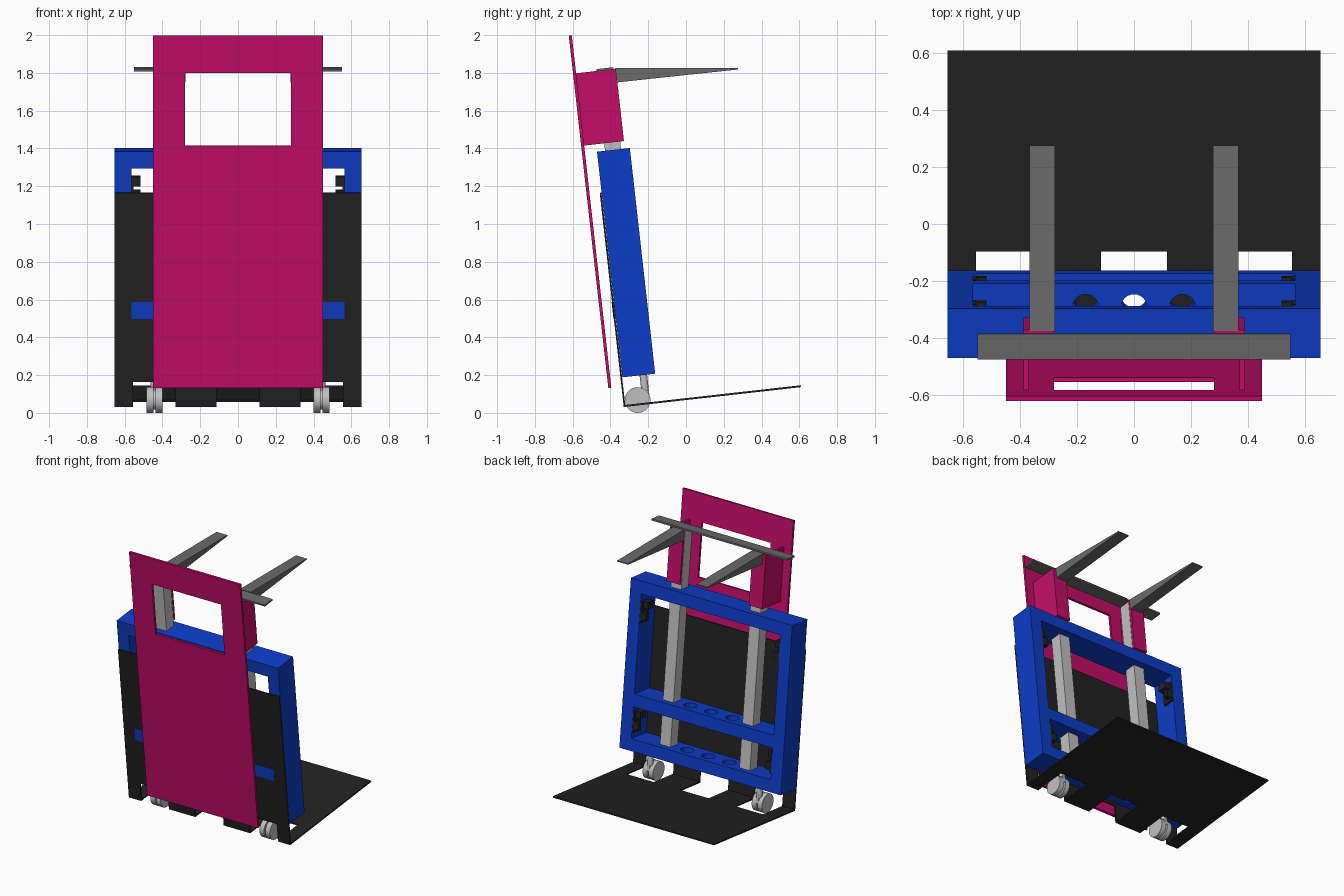
import bpy, bmesh, math
from mathutils import Matrix, Vector

cube = bpy.data.objects.get("Cube")
if cube:
    bpy.data.objects.remove(cube, do_unlink=True)


def material(name, rgb):
    m = bpy.data.materials.new(name)
    m.use_nodes = True
    m.diffuse_color = (*rgb, 1)
    m.node_tree.nodes["Principled BSDF"].inputs["Base Color"].default_value = (*rgb, 1)
    return m


MAGENTA = material("magenta paint", (0.56, 0.004, 0.14))
BLUE = material("blue paint", (0.004, 0.047, 0.58))
BLACK = material("black steel", (0.016, 0.016, 0.016))
GREY = material("dark grey steel", (0.145, 0.145, 0.145))
SILVER = material("light grey metal", (0.53, 0.53, 0.53))

# The whole cart leans back around the lower front edge of the carrier sheet
LEAN = Matrix.Translation((0, -0.33, 0.035)) @ Matrix.Rotation(math.radians(6.4), 4, 'X')
UPRIGHT = Matrix.Identity(4)


def finish(name, bm, mat, frame=LEAN, smooth=False):
    bmesh.ops.recalc_face_normals(bm, faces=bm.faces)
    bm.transform(frame)
    me = bpy.data.meshes.new(name)
    bm.to_mesh(me)
    bm.free()
    me.materials.append(mat)
    ob = bpy.data.objects.new(name, me)
    bpy.context.collection.objects.link(ob)
    if smooth:
        bpy.ops.object.select_all(action='DESELECT')
        ob.select_set(True)
        bpy.context.view_layer.objects.active = ob
        bpy.ops.object.shade_smooth_by_angle(angle=math.radians(35))
    return ob


def box(name, x, y, z, mat, frame=LEAN):
    bm = bmesh.new()
    bmesh.ops.create_cube(bm, size=1)
    for v in bm.verts:
        v.co = [lo + (c + 0.5) * (hi - lo) for c, (lo, hi) in zip(v.co, (x, y, z))]
    return finish(name, bm, mat, frame)


def slab(name, loops, lo, hi, axis, mat, frame=LEAN):
    """Fill outlines (outer first, then holes) and extrude them along an axis."""
    bm = bmesh.new()
    for loop in loops:
        vs = []
        for p in loop:
            co = list(p)
            co.insert(axis, lo)
            vs.append(bm.verts.new(co))
        for a, b in zip(vs, vs[1:] + vs[:1]):
            bm.edges.new((a, b))
    bmesh.ops.triangle_fill(bm, use_beauty=True, use_dissolve=False, edges=bm.edges[:])
    ext = bmesh.ops.extrude_face_region(bm, geom=bm.faces[:], use_keep_orig=True)
    move = Vector((0, 0, 0))
    move[axis] = hi - lo
    bmesh.ops.translate(bm, vec=move,
                        verts=[g for g in ext["geom"] if isinstance(g, bmesh.types.BMVert)])
    return finish(name, bm, mat, frame)


def cylinder(name, centre, r, length, axis, mat, frame=LEAN):
    bm = bmesh.new()
    bmesh.ops.create_cone(bm, cap_ends=True, segments=32, radius1=r, radius2=r, depth=length)
    turn = Matrix.Rotation(math.pi / 2, 4, 'Y') if axis == 'X' else UPRIGHT
    bm.transform(Matrix.Translation(centre) @ turn)
    return finish(name, bm, mat, frame, smooth=True)


def rect(x0, x1, y0, y1):
    return [(x0, y0), (x1, y0), (x1, y1), (x0, y1)]


def circle(cx, cy, r, n=24):
    return [(cx + r * math.cos(2 * math.pi * i / n), cy + r * math.sin(2 * math.pi * i / n))
            for i in range(n)]


def span(s, a, b):
    return tuple(sorted((s * a, s * b)))


def mirrored(half):
    return half + [(-x, y) for x, y in reversed(half)]


# Front shield with its window
slab("front_shield", [rect(-0.45, 0.45, 0.105, 1.982), rect(-0.28, 0.28, 1.395, 1.782)],
     -0.07, -0.054, 1, MAGENTA)

# Bent carrier sheet: upright part and floor part share the same cutouts
slab("carrier_back", [mirrored([(0.115, 0.13), (0.115, 0), (0.33, 0), (0.33, 0.13), (0.555, 0.13),
                                (0.555, 0), (0.655, 0), (0.655, 1.137)])],
     0.0, 0.009, 1, BLACK)
slab("carrier_floor", [mirrored([(0.115, 0.235), (0.115, 0), (0.33, 0), (0.33, 0.235), (0.555, 0.235),
                                 (0.555, 0), (0.655, 0), (0.655, 0.945)])],
     -0.004, 0.006, 2, BLACK)

# Blue frame: top beam, and two perforated cross bars
holes = [circle(x, 0.1, 0.046) for x in (-0.17, 0, 0.17)]
box("frame_top", (-0.655, 0.655), (0.01, 0.185), (1.265, 1.355), BLUE)
slab("frame_bottom", [rect(-0.565, 0.565, 0.01, 0.185)] + holes, 0.153, 0.24, 2, BLUE)
slab("frame_middle", [rect(-0.565, 0.565, -0.002, 0.185)] + holes, 0.465, 0.555, 2, BLUE)

# Push bar across the top of the posts
box("cross_bar", (-0.55, 0.55), (0.055, 0.145), (1.778, 1.79), GREY)

for s, side in ((1, "left"), (-1, "right")):
    box(f"frame_side_{side}", span(s, 0.565, 0.655), (0.01, 0.185), (0.153, 1.265), BLUE)
    box(f"post_{side}", span(s, 0.28, 0.365), (0.053, 0.138), (0.2, 1.778), SILVER)

    # Angle bracket joining shield and post
    box(f"bracket_side_{side}", span(s, 0.37, 0.388), (-0.054, 0.158), (1.395, 1.78), MAGENTA)
    box(f"bracket_back_{side}", span(s, 0.28, 0.37), (0.141, 0.158), (1.395, 1.78), MAGENTA)

    # Tapered support arm reaching backwards
    slab(f"arm_{side}", [[(-0.375, 1.826), (-0.362, 1.75), (0.275, 1.818), (0.275, 1.825)]],
         *span(s, 0.278, 0.366), 0, GREY, UPRIGHT)

    # Latches on the inside of the frame
    for z, level in ((0.285, "lower"), (1.06, "upper")):
        box(f"latch_plate_{level}_{side}", span(s, 0.553, 0.565), (0.10, 0.183), (z, z + 0.15), BLACK)
        box(f"latch_hook_{level}_{side}", span(s, 0.517, 0.553), (0.15, 0.183), (z + 0.02, z + 0.075), BLACK)
        box(f"latch_tab_{level}_{side}", span(s, 0.517, 0.553), (0.10, 0.165), (z + 0.10, z + 0.15), BLACK)

    # Twin wheel caster
    for x, wheel in ((0.419, "inner"), (0.466, "outer")):
        cylinder(f"caster_wheel_{wheel}_{side}", (s * x, -0.256, 0.068), 0.068, 0.036, 'X', SILVER, UPRIGHT)
    cylinder(f"caster_hub_{side}", (s * 0.4425, -0.256, 0.07), 0.052, 0.02, 'X', SILVER, UPRIGHT)
    box(f"caster_fork_{side}", span(s, 0.432, 0.453), (0.07, 0.142), (0.03, 0.09), SILVER)
    cylinder(f"caster_stem_{side}", (s * 0.4425, 0.122, 0.115), 0.02, 0.09, 'Z', SILVER)
